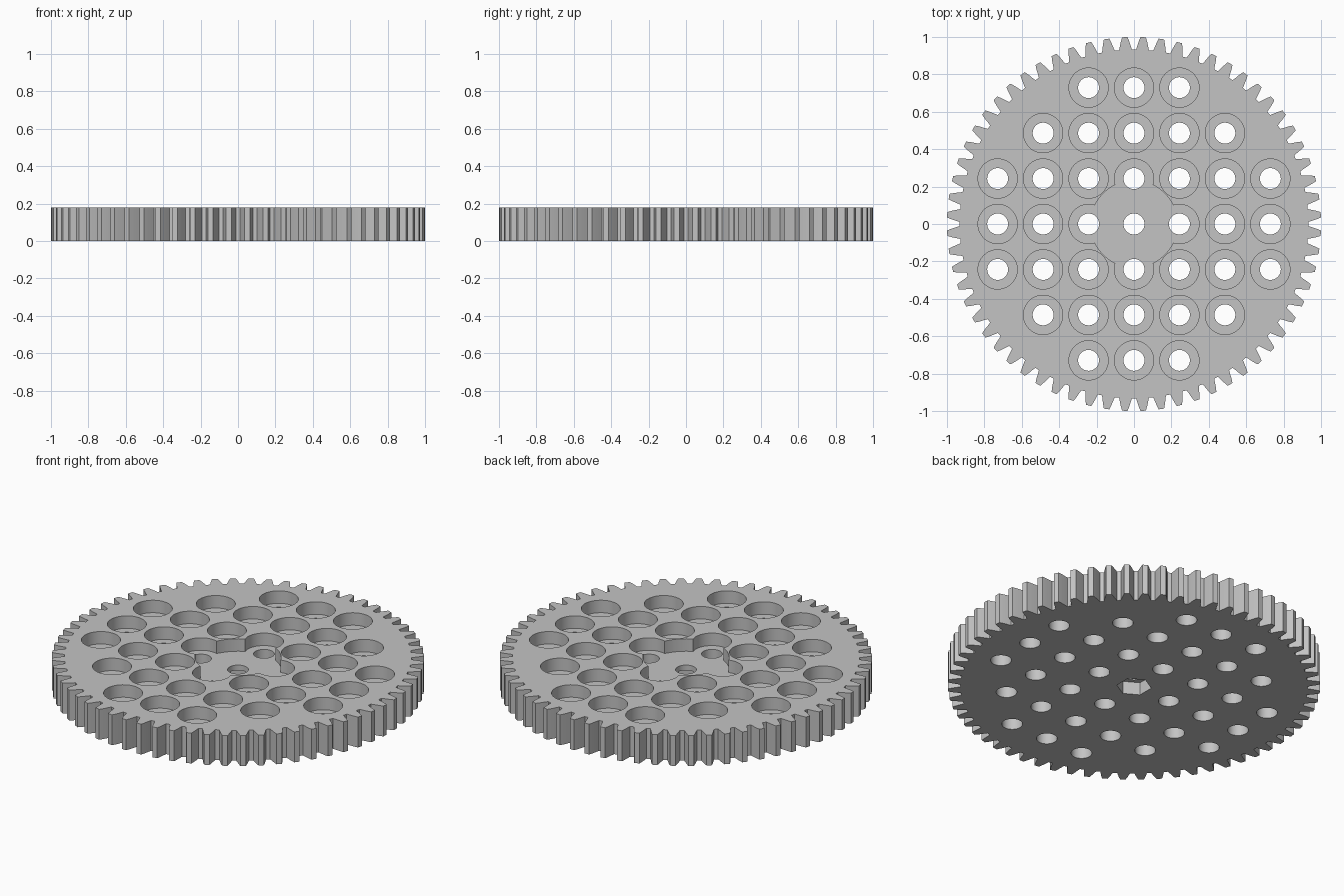
import bpy
import bmesh
from math import cos, sin, pi
from mathutils import Matrix

cube = bpy.data.objects.get("Cube")
if cube:
    bpy.data.objects.remove(cube, do_unlink=True)

THICK = 0.18
FLOOR = 0.106        # height of the sunken floors
PITCH = 0.243        # spacing of the hole grid
TEETH = 64

grey = bpy.data.materials.new("plain grey")
grey.use_nodes = True
grey.diffuse_color = (0.55, 0.55, 0.55, 1)
grey.node_tree.nodes["Principled BSDF"].inputs["Base Color"].default_value = grey.diffuse_color


def make_object(name, bm):
    bmesh.ops.recalc_face_normals(bm, faces=bm.faces)
    mesh = bpy.data.meshes.new(name)
    bm.to_mesh(mesh)
    bm.free()
    mesh.materials.append(grey)
    obj = bpy.data.objects.new(name, mesh)
    bpy.context.collection.objects.link(obj)
    return obj


def cylinders(name, centres, radius, low, high, sides):
    bm = bmesh.new()
    for x, y in centres:
        bmesh.ops.create_cone(bm, cap_ends=True, segments=sides,
                              radius1=radius, radius2=radius, depth=high - low,
                              matrix=Matrix.Translation((x, y, (low + high) / 2)))
    return make_object(name, bm)


# Toothed disc: one tooth outline (radius, half angle) repeated and extruded
flank = [(0.932, 0.037), (0.95, 0.031), (0.975, 0.0235), (1.0, 0.0145)]
tooth = [(r, -a) for r, a in flank] + [(r, a) for r, a in reversed(flank)]
bm = bmesh.new()
outline = []
for i in range(TEETH):
    middle = (i + 0.5) * 2 * pi / TEETH
    for r, a in tooth:
        outline.append(bm.verts.new((r * cos(middle + a), r * sin(middle + a), 0)))
base = bm.faces.new(outline)
top = bmesh.ops.extrude_face_region(bm, geom=[base], use_keep_orig=True)["geom"]
bmesh.ops.translate(bm, vec=(0, 0, THICK),
                    verts=[v for v in top if isinstance(v, bmesh.types.BMVert)])
gear = make_object("gear_wheel", bm)

# Cutters: through holes, wide upper holes, central recess, hexagonal pocket below
grid = [(i * PITCH, j * PITCH) for i in range(-3, 4) for j in range(-3, 4)
        if i * i + j * j <= 10]
outer = [c for c in grid if c != (0, 0)]
cutters = [
    cylinders("wide_hole_cutter", outer, 0.105, FLOOR, THICK + 0.1, 48),
    cylinders("recess_cutter", [(0, 0)], 0.232, FLOOR, THICK + 0.1, 64),
    cylinders("through_hole_cutter", grid, 0.056, -0.1, THICK + 0.2, 32),
    cylinders("hex_pocket_cutter", [(0, 0)], 0.094, -0.1, 0.075, 6),
]

bpy.context.view_layer.objects.active = gear
gear.select_set(True)
for cutter in cutters:
    cutter.hide_render = True
    cut = gear.modifiers.new(cutter.name, 'BOOLEAN')
    cut.operation = 'DIFFERENCE'
    cut.solver = 'EXACT'
    cut.object = cutter
    bpy.ops.object.modifier_apply(modifier=cut.name)
    bpy.data.objects.remove(cutter, do_unlink=True)

bpy.ops.object.shade_smooth_by_angle(angle=0.3)
